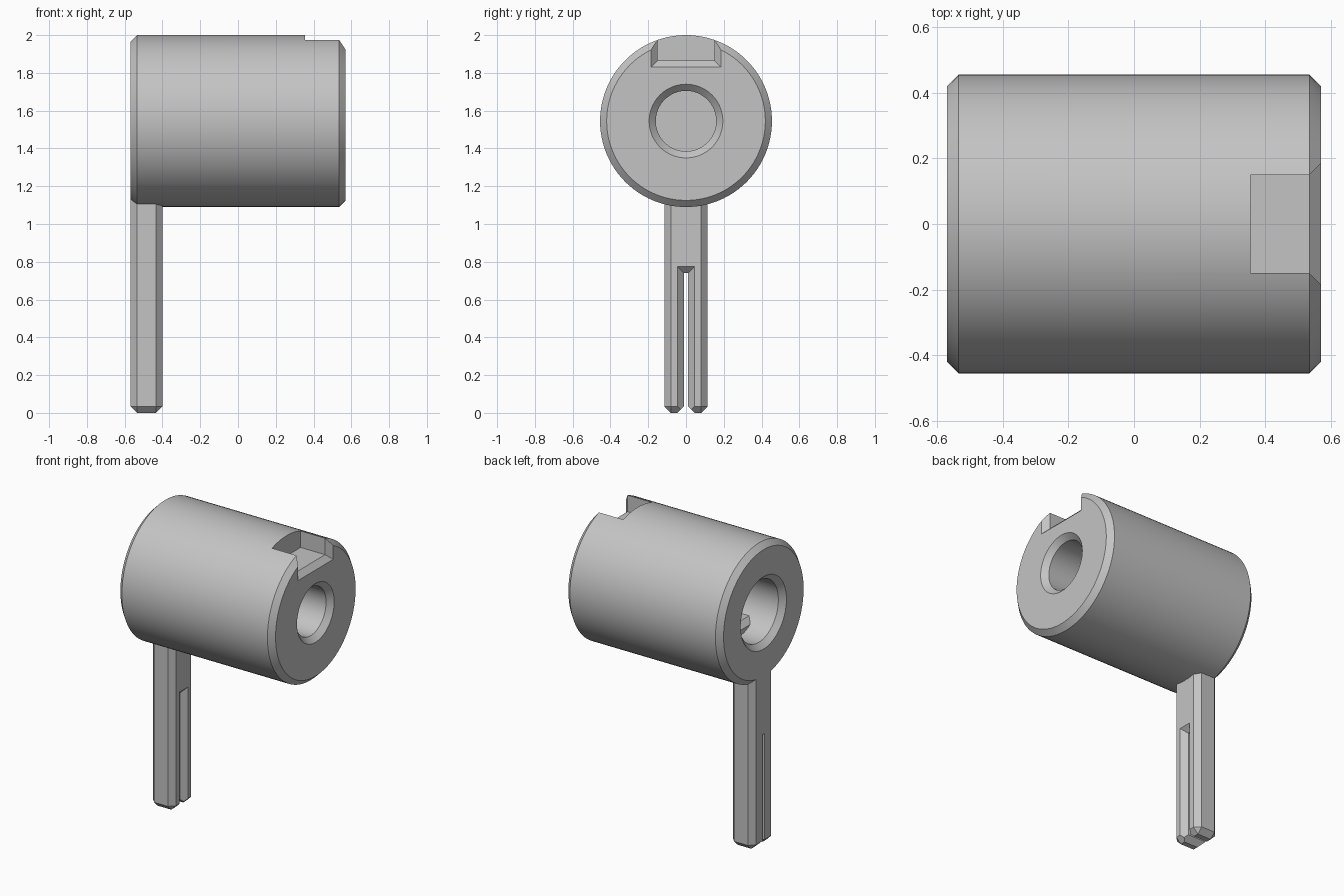
import bpy
import bmesh
from math import radians, tau
from itertools import product

cube = bpy.data.objects.get("Cube")
if cube:
    bpy.data.objects.remove(cube, do_unlink=True)

AXIS_Z = 1.545   # height of the barrel axis
END = 0.57       # half length of the barrel
CH = 0.035       # chamfer used everywhere

grey = bpy.data.materials.new("plain grey")
grey.use_nodes = True
colour = (0.55, 0.55, 0.55, 1)
grey.diffuse_color = colour
grey.node_tree.nodes["Principled BSDF"].inputs["Base Color"].default_value = colour


def finish(bm, name):
    bmesh.ops.recalc_face_normals(bm, faces=bm.faces)
    mesh = bpy.data.meshes.new(name)
    bm.to_mesh(mesh)
    bm.free()
    mesh.materials.append(grey)
    obj = bpy.data.objects.new(name, mesh)
    bpy.context.collection.objects.link(obj)
    return obj


def box(name, xs, ys, zs):
    return hull(name, product(xs, ys, zs))


def hull(name, points):
    bm = bmesh.new()
    verts = [bm.verts.new(p) for p in points]
    bmesh.ops.convex_hull(bm, input=verts)
    bmesh.ops.dissolve_limit(bm, angle_limit=radians(1), verts=bm.verts, edges=bm.edges)
    return finish(bm, name)


def select(obj):
    bpy.ops.object.select_all(action="DESELECT")
    obj.select_set(True)
    bpy.context.view_layer.objects.active = obj


def cut(obj, cutter):
    cutter.hide_render = True
    select(obj)
    mod = obj.modifiers.new("cut", "BOOLEAN")
    mod.operation = "DIFFERENCE"
    mod.solver = "EXACT"
    mod.object = cutter
    bpy.ops.object.modifier_apply(modifier=mod.name)
    bpy.data.objects.remove(cutter, do_unlink=True)


# Barrel: turned profile (x, radius) with a blind bore in each end
R, SMALL, LARGE = 0.455, 0.16, 0.205
FLOOR_L, FLOOR_R = -0.08, 0.0
profile = [
    (FLOOR_L, 0), (FLOOR_L, LARGE), (CH - END, LARGE), (-END, LARGE + CH),
    (-END, R - CH), (CH - END, R), (END - CH, R), (END, R - CH),
    (END, SMALL + CH), (END - CH, SMALL), (FLOOR_R, SMALL), (FLOOR_R, 0),
]
bm = bmesh.new()
verts = [bm.verts.new((x, 0, AXIS_Z + r)) for x, r in profile]
edges = [bm.edges.new(pair) for pair in zip(verts, verts[1:])]
bmesh.ops.spin(bm, geom=verts + edges, cent=(0, 0, AXIS_Z), axis=(1, 0, 0),
               angle=tau, steps=96)
bmesh.ops.remove_doubles(bm, verts=bm.verts, dist=0.0001)
barrel = finish(bm, "barrel")

# Notch in the top of the barrel, flared where it meets the end face
NOTCH_Y, NOTCH_Z = 0.15, 1.865
cut(barrel, box("notch_cutter", (0.355, 0.7), (-NOTCH_Y, NOTCH_Y), (NOTCH_Z, 2.2)))
flare = []
for t in (-0.01, CH + 0.01):
    y = NOTCH_Y + t
    flare += list(product((END - CH + t,), (-y, y), (NOTCH_Z - t, 2.2)))
cut(barrel, hull("notch_flare_cutter", flare))
select(barrel)
bpy.ops.object.shade_smooth_by_angle(angle=radians(25))

# Flat key lying on the bottom of the large bore
KEY_X, KEY_TOP = -0.39, AXIS_Z - 0.135
side = [(KEY_X, 1.3), (KEY_X, KEY_TOP - CH), (KEY_X + CH, KEY_TOP),
        (FLOOR_L + 0.02, KEY_TOP), (FLOOR_L + 0.02, 1.3)]
hull("bore_key", [(x, y, z) for x, z in side for y in (-0.155, 0.155)])

# Leg: chamfered bar flush with the left end of the barrel
LEG_X0, LEG_X1, LEG_Y, LEG_TOP = -END, -0.4, 0.115, 1.2
leg = box("leg", (LEG_X0, LEG_X1), (-LEG_Y, LEG_Y), (0, LEG_TOP))
bm = bmesh.new()
bm.from_mesh(leg.data)
rim = [e for e in bm.edges if min(v.co.z for v in e.verts) < 0.01]
bmesh.ops.bevel(bm, geom=rim, offset=CH, segments=1, affect="EDGES")
bm.to_mesh(leg.data)
bm.free()

# Slot splitting the leg into two prongs, chamfered on the inner side and foot
SLOT_Y, SLOT_TOP = 0.01, 0.74
cut(leg, box("slot_cutter", (-0.7, -0.3), (-SLOT_Y, SLOT_Y), (-0.1, SLOT_TOP)))
side_flare, foot_flare = [], []
for t in (-0.007, CH + 0.01):
    y = SLOT_Y + t
    side_flare += list(product((LEG_X1 - CH + t,), (-y, y), (-0.1, SLOT_TOP + t)))
    foot_flare += list(product((-0.7, -0.3), (-y, y), (CH - t,)))
cut(leg, hull("slot_side_cutter", side_flare))
cut(leg, hull("slot_foot_cutter", foot_flare))
bpy.ops.object.select_all(action="DESELECT")
